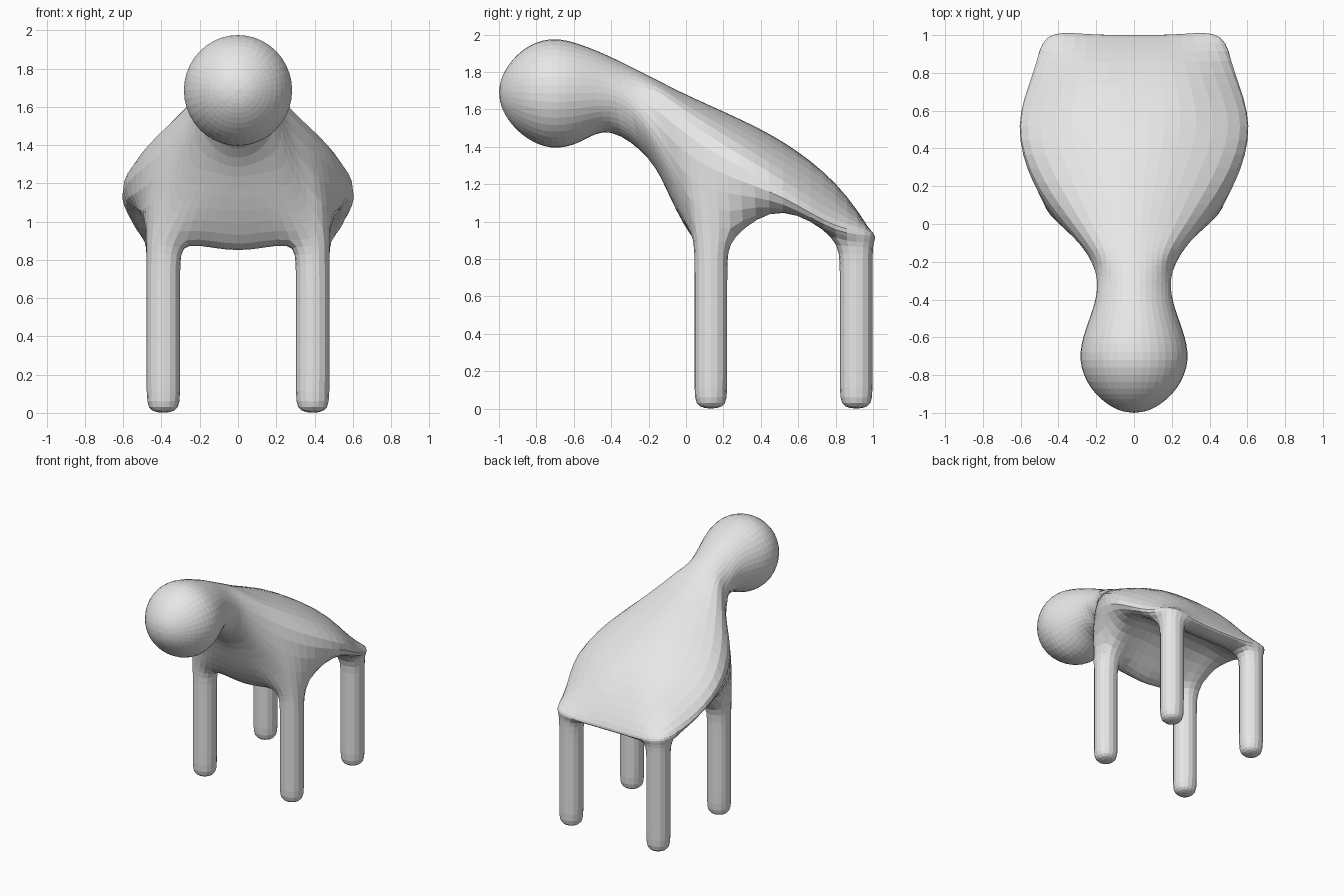
import bpy, bmesh, math
from mathutils import Vector

if "Cube" in bpy.data.objects:
    bpy.data.objects.remove(bpy.data.objects["Cube"])

grey = bpy.data.materials.new("plain grey")
grey.diffuse_color = (0.8, 0.8, 0.8, 1)
grey.use_nodes = True
grey.node_tree.nodes["Principled BSDF"].inputs["Base Color"].default_value = grey.diffuse_color

bm = bmesh.new()
target = {}          # cage vertex -> point the smooth surface must pass through


def add_ring(half, fixed=()):
    """half: six points from top centre, over the right side, to bottom centre."""
    points = [(p, i) for i, p in enumerate(half)]
    points += [((-half[i][0], half[i][1], half[i][2]), i) for i in (4, 3, 2, 1)]
    ring = []
    for p, i in points:
        v = bm.verts.new(p)
        if i not in fixed:
            target[v] = Vector(p)
        ring.append(v)
    return ring


def oval(y_top, z_top, y_bottom, z_bottom, half_width):
    half = []
    for i in range(6):
        a = math.pi * i / 5
        t = (1 - math.cos(a)) / 2
        half.append((half_width * math.sin(a), y_top + (y_bottom - y_top) * t,
                     z_top + (z_bottom - z_top) * t))
    return half


LEG_OUT, LEG_IN, LEG_TOP = 0.4855, 0.2945, 0.90


def leg_row(top, mid, ridge, y_leg, belly):
    """Body section whose two lower points are the corners of a leg."""
    return [top, mid, ridge, (LEG_OUT, y_leg, LEG_TOP), (LEG_IN, y_leg, LEG_TOP), belly]


# body sections, tail to chest
rings = [
    add_ring(leg_row((0, .985, .95), (.25, .985, .95), (.445, .978, .95),
                     1.0055, (0, .972, .885)), (3, 4)),
    add_ring(leg_row((0, .80, 1.20), (.28, .80, 1.175), (.52, .80, 1.01),
                     .8145, (0, .82, .91)), (3, 4)),
    add_ring([(0, .52, 1.425), (.33, .52, 1.36), (.60, .52, 1.17),
              (.50, .52, 1.05), (.30, .52, 1.07), (0, .52, 1.08)]),
    add_ring(leg_row((0, .25, 1.565), (.25, .24, 1.52), (.515, .22, 1.33),
                     .2285, (0, .22, .90)), (3, 4)),
    add_ring(leg_row((0, 0, 1.68), (.17, 0, 1.645), (.36, 0, 1.47),
                     .0375, (0, .06, .885)), (3, 4)),
    add_ring([(0, -.15, 1.755), (.125, -.15, 1.73), (.24, -.15, 1.59),
              (.33, -.03, 1.16), (.19, -.07, 1.13), (0, -.08, 1.12)]),
]

# neck and head sections
for s in ((-.30, 1.83, -.20, 1.335, .205), (-.42, 1.888, -.40, 1.475, .207),
          (-.56, 1.945, -.56, 1.43, .256), (-.72, 1.975, -.72, 1.397, .283),
          (-.87, 1.918, -.87, 1.462, .225), (-.965, 1.81, -.965, 1.57, .120)):
    rings.append(add_ring(oval(*s)))

# skin between sections, leaving holes for the legs
for r, (a, b) in enumerate(zip(rings, rings[1:])):
    for j in range(10):
        k = (j + 1) % 10
        if r in (0, 3) and j in (3, 6):
            # leg, carried down from the hole
            loop = [a[j], a[k], b[k], b[j]]
            for z in (.78, .10, -.008):
                low = [bm.verts.new((v.co.x, v.co.y, z)) for v in loop]
                for m in range(4):
                    n = (m + 1) % 4
                    bm.faces.new((loop[m], loop[n], low[n], low[m]))
                loop = low
            bm.faces.new(loop)
        else:
            bm.faces.new((a[j], a[k], b[k], b[j]))

# rear edge and nose end
t = rings[0]
for q in ((0, 1, 4, 5), (1, 2, 3, 4), (0, 9, 6, 5), (9, 8, 7, 6)):
    bm.faces.new([t[i] for i in q])
tip = bm.verts.new((0, -1, 1.69))
target[tip] = tip.co.copy()
for j in range(10):
    bm.faces.new((rings[-1][j], rings[-1][(j + 1) % 10], tip))
bmesh.ops.recalc_face_normals(bm, faces=bm.faces)


def limit_point(v):
    """Where the subdivided surface ends up for this cage vertex."""
    n = len(v.link_edges)
    zero = Vector((0, 0, 0))
    f = sum((g.calc_center_median() for g in v.link_faces), zero)
    mids = zero.copy()
    edges = zero.copy()
    for e in v.link_edges:
        w = e.other_vert(v).co
        mids += (v.co + w) / 2
        edges += (v.co + w + sum((g.calc_center_median() for g in e.link_faces), zero)) / 4
    v1 = (f / n + 2 * mids / n + (n - 3) * v.co) / n
    return (n * n * v1 + 4 * edges + f) / (n * (n + 5))


# push the cage out until the smooth surface meets the wanted points
for _ in range(12):
    moves = [(v, p - limit_point(v)) for v, p in target.items()]
    for v, d in moves:
        v.co += d

mesh = bpy.data.meshes.new("body")
bm.to_mesh(mesh)
bm.free()
mesh.materials.append(grey)
body = bpy.data.objects.new("body_with_head_and_legs", mesh)
bpy.context.collection.objects.link(body)
sub = body.modifiers.new("smooth form", "SUBSURF")
sub.levels = sub.render_levels = 2
